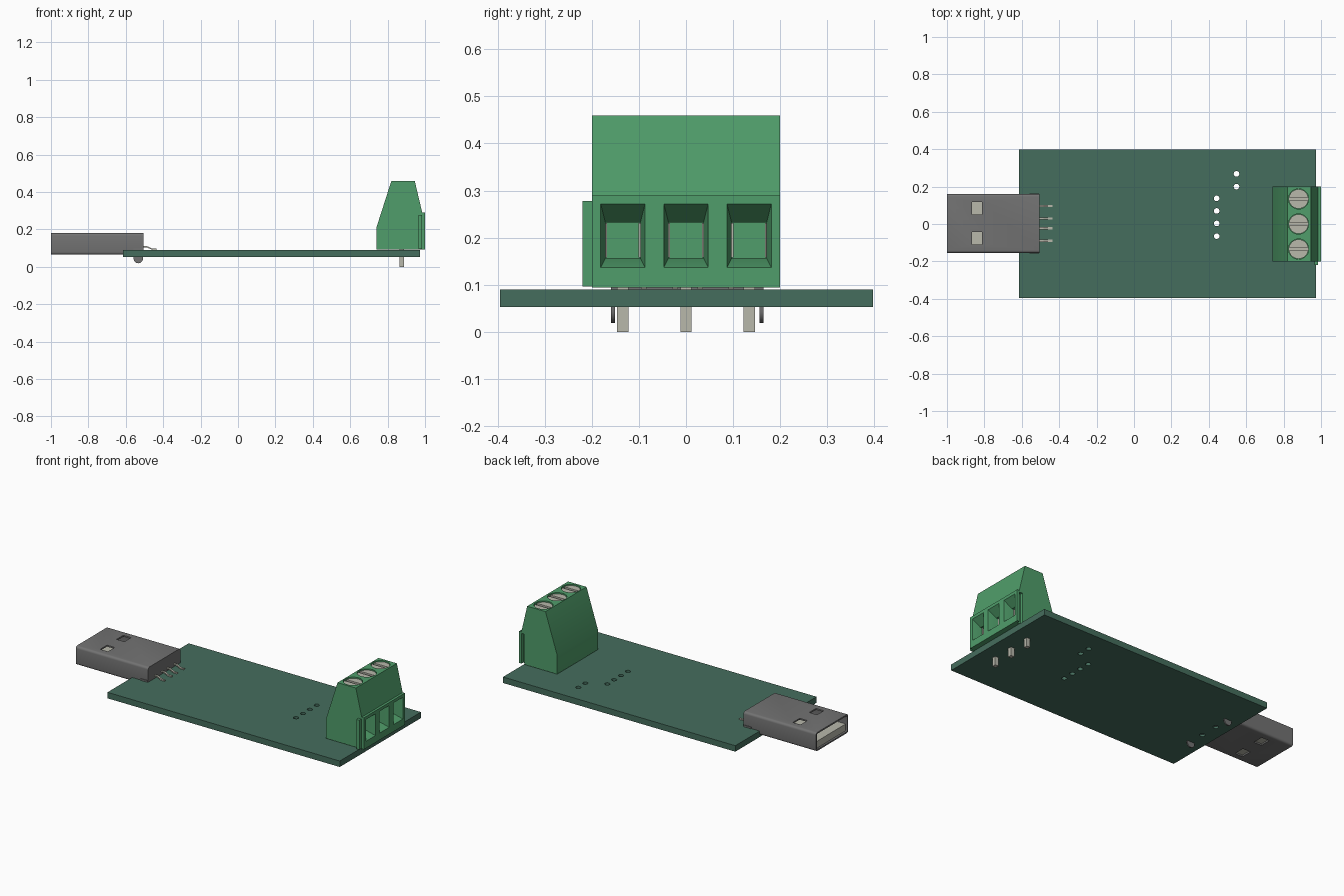
import bpy, bmesh, math
from mathutils import Matrix, Vector

cube = bpy.data.objects.get("Cube")
if cube:
    bpy.data.objects.remove(cube, do_unlink=True)


def material(name, rgb):
    m = bpy.data.materials.new(name)
    m.use_nodes = True
    m.diffuse_color = (*rgb, 1)
    m.node_tree.nodes["Principled BSDF"].inputs["Base Color"].default_value = (*rgb, 1)
    return m


BOARD = material("board green", (0.06, 0.155, 0.11))
HOUSING = material("terminal green", (0.08, 0.34, 0.145))
SHELL = material("shell grey", (0.17, 0.17, 0.17))
METAL = material("pale metal", (0.48, 0.48, 0.41))


def finish(name, bm, mat):
    bmesh.ops.recalc_face_normals(bm, faces=bm.faces)
    me = bpy.data.meshes.new(name)
    bm.to_mesh(me)
    bm.free()
    me.materials.append(mat)
    ob = bpy.data.objects.new(name, me)
    bpy.context.collection.objects.link(ob)
    return ob


def box(name, lo, hi, mat, round_x=0):
    bm = bmesh.new()
    bmesh.ops.create_cube(bm, size=1)
    lo, hi = Vector(lo), Vector(hi)
    for v in bm.verts:
        v.co = Vector([a + (b - a) * (c + 0.5) for a, b, c in zip(lo, hi, v.co)])
    if round_x:
        edges = [e for e in bm.edges if abs(e.verts[0].co.x - e.verts[1].co.x) > 1e-4]
        bmesh.ops.bevel(bm, geom=edges, offset=round_x, segments=4,
                        profile=0.5, affect='EDGES')
    return finish(name, bm, mat)


def cylinder(name, centre, radius, depth, mat, axis='Z'):
    bm = bmesh.new()
    turn = Matrix.Rotation(math.pi / 2, 4, 'X') if axis == 'Y' else Matrix()
    bmesh.ops.create_cone(bm, cap_ends=True, segments=32, radius1=radius, radius2=radius,
                          depth=depth, matrix=Matrix.Translation(centre) @ turn)
    return finish(name, bm, mat)


def prism(name, points, y0, y1, mat):
    """Extrude an x-z outline along y."""
    bm = bmesh.new()
    face = bm.faces.new([bm.verts.new((x, y0, z)) for x, z in points])
    ext = bmesh.ops.extrude_face_region(bm, geom=[face])
    moved = [g for g in ext["geom"] if isinstance(g, bmesh.types.BMVert)]
    bmesh.ops.translate(bm, verts=moved, vec=(0, y1 - y0, 0))
    return finish(name, bm, mat)


def funnel(name, sections, mat):
    """Loft rectangles given as x, y centre, half width, bottom, top."""
    bm = bmesh.new()
    rings = [[bm.verts.new(p) for p in ((x, y - w, b), (x, y + w, b), (x, y + w, t), (x, y - w, t))]
             for x, y, w, b, t in sections]
    for r, s in zip(rings, rings[1:]):
        for i in range(4):
            j = (i + 1) % 4
            bm.faces.new((r[i], r[j], s[j], s[i]))
    bm.faces.new(rings[0])
    bm.faces.new(rings[-1])
    return finish(name, bm, mat)


def combine(ob, others, operation='DIFFERENCE'):
    """Apply exact booleans and discard the helper solids."""
    for other in others:
        mod = ob.modifiers.new("cut", 'BOOLEAN')
        mod.operation, mod.solver, mod.object = operation, 'EXACT', other
        bpy.context.view_layer.update()
        result = bpy.data.meshes.new_from_object(
            ob.evaluated_get(bpy.context.evaluated_depsgraph_get()))
        ob.modifiers.clear()
        ob.data = result
        bpy.data.objects.remove(other, do_unlink=True)


def smooth(ob):
    bpy.ops.object.select_all(action='DESELECT')
    ob.select_set(True)
    bpy.context.view_layer.objects.active = ob
    bpy.ops.object.shade_smooth_by_angle(angle=math.radians(35))


# Circuit board with drilled holes
board = box("circuit_board", (-0.615, -0.395, 0.053), (0.972, 0.397, 0.09), BOARD)
holes = [(0.442, y) for y in (-0.065, 0.003, 0.07, 0.137)]
holes += [(0.548, 0.2), (0.548, 0.268), (-0.533, -0.055), (-0.533, 0.06)]
combine(board, [cylinder("drill", (x, y, 0.07), 0.015, 0.1, BOARD) for x, y in holes])
smooth(board)

# Plug shell: rounded tube, open at the far end, with latch windows
shell = box("plug_shell", (-1, -0.155, 0.065), (-0.505, 0.16, 0.18), SHELL, 0.014)
cutters = [box("cavity", (-1.1, -0.146, 0.074), (-0.58, 0.151, 0.171), SHELL, 0.007)]
for y in (-0.076, 0.084):
    cutters.append(box("window", (-0.865, y - 0.033, 0), (-0.812, y + 0.033, 0.3), SHELL))
combine(shell, cutters)
smooth(shell)
box("plug_tongue", (-0.99, -0.144, 0.076), (-0.57, 0.149, 0.118), METAL)

# Shell mounting tabs
for side, y in (("right", -0.155), ("left", 0.16)):
    tab = box("plug_tab_" + side, (-0.558, y - 0.004, 0.044), (-0.508, y + 0.004, 0.1), SHELL)
    combine(tab, [cylinder("tip", (-0.533, y, 0.044), 0.025, 0.008, SHELL, 'Y')], 'UNION')
    smooth(tab)

# Bent contact legs behind the plug
top = [(-0.52, 0.112), (-0.485, 0.11), (-0.46, 0.098), (-0.435, 0.098)]
outline = top + [(x, z - 0.007) for x, z in reversed(top)]
for i, y in enumerate((-0.09, -0.023, 0.03, 0.096)):
    prism(f"plug_contact_{i + 1}", outline, y - 0.006, y + 0.006, METAL)

# Terminal block housing
housing = prism("terminal_housing",
                [(0.74, 0.094), (0.74, 0.21), (0.82, 0.459), (0.945, 0.459),
                 (0.985, 0.29), (1, 0.29), (1, 0.094)], -0.2, 0.2, HOUSING)
pitch = (-0.134, 0, 0.134)
cutters = [box("groove", (0.963, 0.182, 0.09), (0.984, 0.25, 0.28), HOUSING)]
for y in pitch:
    cutters.append(cylinder("screw_hole", (0.88, y, 0.46), 0.054, 0.05, HOUSING))
    cutters.append(funnel("wire_entry", [(1.01, y, 0.049, 0.133, 0.279), (0.95, y, 0.037, 0.157, 0.232),
                                         (0.87, y, 0.037, 0.157, 0.232)], HOUSING))
combine(housing, cutters)
smooth(housing)
box("terminal_side_rail", (0.964, -0.22, 0.096), (0.983, -0.199, 0.278), HOUSING)

# Slotted screws, clamp cheeks and solder pins
for i, y in enumerate(pitch, 1):
    screw = cylinder(f"terminal_screw_{i}", (0.88, y, 0.442), 0.052, 0.02, METAL)
    combine(screw, [box("slot", (0.8, y - 0.009, 0.441), (0.96, y + 0.009, 0.5), METAL)])
    smooth(screw)
    for side, s in (("right", -1), ("left", 1)):
        box(f"clamp_{side}_{i}", (0.871, y + s * 0.0355 - 0.002, 0.158),
            (0.94, y + s * 0.0355 + 0.002, 0.231), METAL)
    box(f"solder_pin_{i}", (0.863, y - 0.012, 0), (0.887, y + 0.012, 0.1), METAL)
